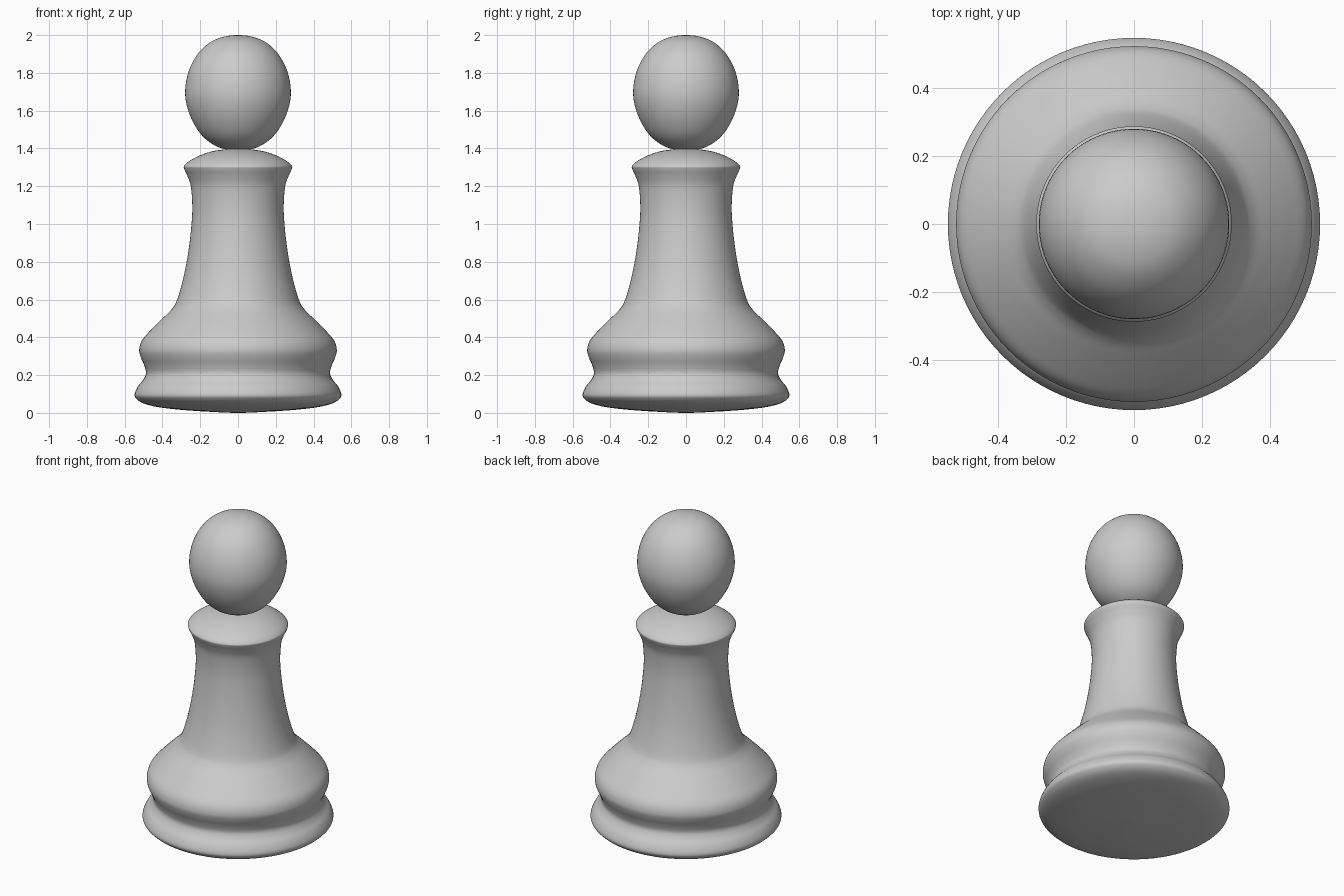
import bpy, bmesh, math
from mathutils import Vector

if "Cube" in bpy.data.objects:
    bpy.data.objects.remove(bpy.data.objects["Cube"])

SEGMENTS = 96


def smooth_profile(points, steps=5):
    """Catmull-Rom curve through (radius, z) points."""
    p = [Vector(q) for q in points]
    p = [Vector((-p[1].x, p[1].y))] + p + [Vector((-p[-2].x, p[-2].y))]
    out = []
    for a, b, c, d in zip(p, p[1:], p[2:], p[3:]):
        for i in range(steps):
            t = i / steps
            out.append(0.5 * (2 * b + (c - a) * t + (2 * a - 5 * b + 4 * c - d) * t * t
                              + (3 * b - a - 3 * c + d) * t ** 3))
    return out + [p[-2]]


def lathe(name, profile):
    """Revolve a bottom-to-top profile around z."""
    bm = bmesh.new()
    verts = [bm.verts.new((max(r, 0), 0, z)) for r, z in profile]
    edges = [bm.edges.new(e) for e in zip(verts, verts[1:])]
    bmesh.ops.spin(bm, geom=verts + edges, cent=(0, 0, 0), axis=(0, 0, 1),
                   angle=math.tau, steps=SEGMENTS, use_duplicate=False)
    bmesh.ops.remove_doubles(bm, verts=bm.verts, dist=1e-5)
    bmesh.ops.recalc_face_normals(bm, faces=bm.faces)
    mesh = bpy.data.meshes.new(name)
    bm.to_mesh(mesh)
    bm.free()
    mesh.shade_smooth()
    obj = bpy.data.objects.new(name, mesh)
    bpy.context.collection.objects.link(obj)
    return obj


# Turned body: convex foot, two base rings, tapering stem, flared collar
body = [(0, 0.0), (0.15, 0.006), (0.3, 0.016), (0.42, 0.03), (0.5, 0.05), (0.538, 0.075),
        (0.547, 0.1), (0.53, 0.14), (0.502, 0.175), (0.487, 0.21), (0.496, 0.25),
        (0.515, 0.295), (0.523, 0.335), (0.508, 0.385), (0.46, 0.44), (0.4, 0.5),
        (0.35, 0.55), (0.322, 0.6), (0.288, 0.72), (0.262, 0.86), (0.246, 1.0),
        (0.242, 1.1), (0.25, 1.2), (0.268, 1.255), (0.284, 1.29), (0.285, 1.308),
        (0.255, 1.335), (0.2, 1.364), (0.12, 1.388), (0, 1.4)]
lathe("pawn_body", smooth_profile(body))

# Slightly egg-shaped head resting on the collar
head = [(0, 1.39), (0.09, 1.402), (0.16, 1.44), (0.215, 1.5), (0.26, 1.59), (0.28, 1.69),
        (0.264, 1.80), (0.217, 1.895), (0.15, 1.96), (0.077, 1.991), (0, 2.0)]
lathe("pawn_head", smooth_profile(head))
